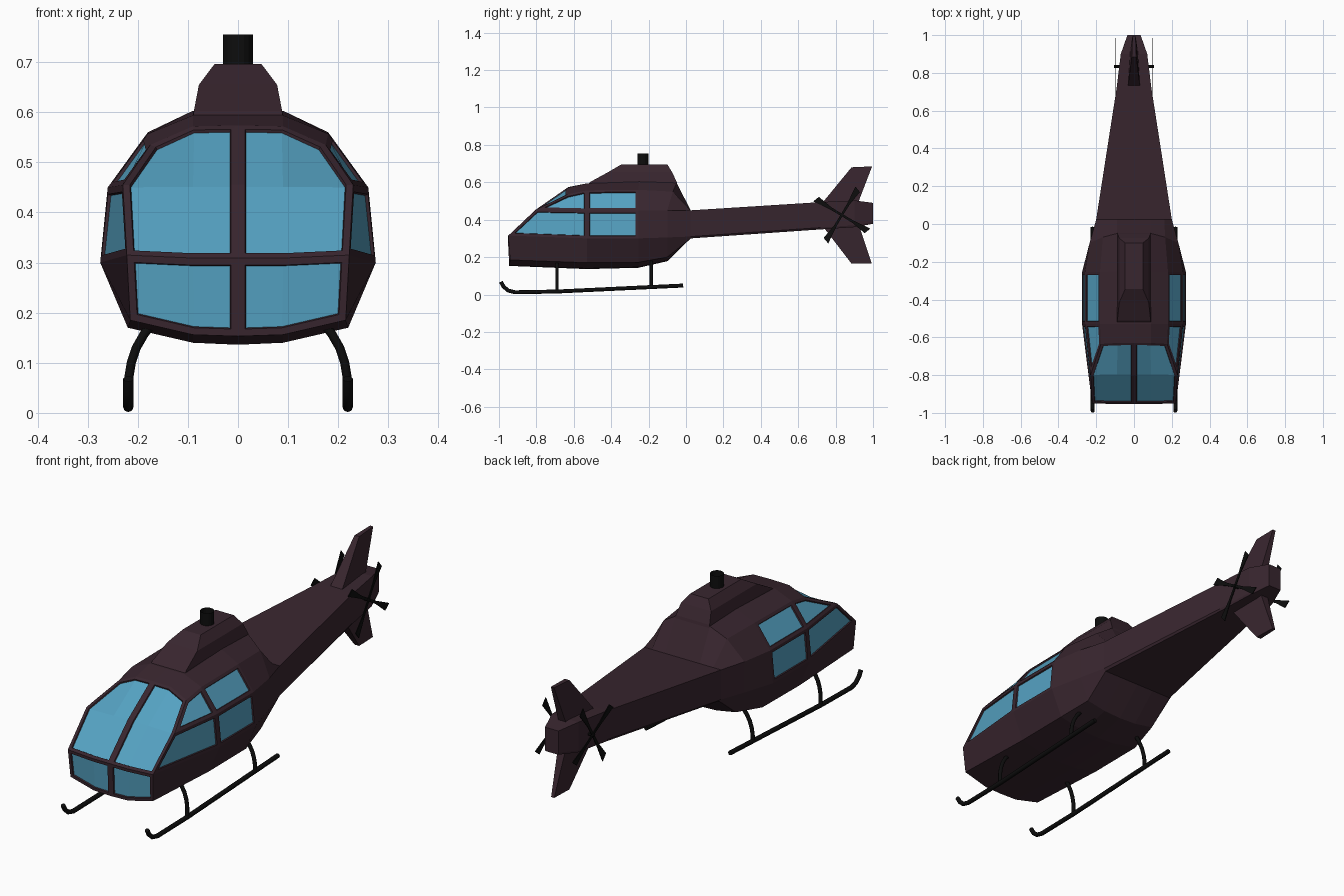
import bpy, bmesh, math
from mathutils import Matrix, Vector

if "Cube" in bpy.data.objects:
    bpy.data.objects.remove(bpy.data.objects["Cube"])


def material(name, rgb):
    m = bpy.data.materials.new(name)
    m.use_nodes = True
    m.diffuse_color = (*rgb, 1)
    bsdf = m.node_tree.nodes["Principled BSDF"]
    bsdf.inputs["Base Color"].default_value = (*rgb, 1)
    bsdf.inputs["Roughness"].default_value = 0.8
    return m


PLUM = material("dark plum paint", (0.04, 0.019, 0.028))
GLASS = material("blue glass", (0.09, 0.36, 0.54))
BLACK = material("black metal", (0.004, 0.004, 0.004))


def finish(name, bm, *mats):
    mesh = bpy.data.meshes.new(name)
    bm.to_mesh(mesh)
    bm.free()
    ob = bpy.data.objects.new(name, mesh)
    bpy.context.collection.objects.link(ob)
    for m in mats:
        mesh.materials.append(m)
    return ob


def mirror(ob):
    mod = ob.modifiers.new("mirror", 'MIRROR')
    mod.use_axis = (True, False, False)
    return ob


def stack(name, loops, mat):
    """Solid made from a stack of equal-length point loops, capped at both ends."""
    bm = bmesh.new()
    rows = [[bm.verts.new(p) for p in loop] for loop in loops]
    n = len(rows[0])
    for a, b in zip(rows, rows[1:]):
        for i in range(n):
            k = (i + 1) % n
            bm.faces.new((a[i], a[k], b[k], b[i]))
    bm.faces.new(rows[0][::-1])
    bm.faces.new(rows[-1])
    bmesh.ops.recalc_face_normals(bm, faces=bm.faces)
    return finish(name, bm, mat)


# Fuselage and tail boom: half rings from keel to roof centre
def cabin_ring(y, keel, belly, mid, upper, shoulder, roof):
    return [(0, y, keel), (0.09, y, keel + 0.004), (belly[0], y, belly[1]),
            (mid[0], y, mid[1]), (upper[0], y, upper[1]),
            shoulder, (0.09, *roof), (0, *roof)]


def boom_ring(y, w, z0, z1):
    rim = (0, 0.45, 0.95, 1)
    return ([(w * f, y, z0) for f in rim[:3]] + [(w, y, z0 + 0.01)]
            + [(w * f, y, z1) for f in (1, 0.8, 0.45, 0)])


nose = [(0, -0.945, 0.153), (0.09, -0.945, 0.156), (0.215, -0.94, 0.185),
        (0.222, -0.95, 0.315), (0.23, -0.80, 0.455), (0.175, -0.635, 0.535),
        (0.09, -0.63, 0.572), (0, -0.63, 0.574)]
rings = [
    nose,
    cabin_ring(-0.53, 0.136, (0.22, 0.17), (0.275, 0.30), (0.26, 0.45),
               (0.18, -0.53, 0.557), (-0.53, 0.594)),
    cabin_ring(-0.255, 0.143, (0.22, 0.172), (0.275, 0.30), (0.26, 0.45),
               (0.18, -0.255, 0.56), (-0.25, 0.603)),
    cabin_ring(-0.10, 0.178, (0.19, 0.20), (0.235, 0.305), (0.235, 0.45),
               (0.165, -0.07, 0.55), (-0.05, 0.597)),
    boom_ring(0.025, 0.2, 0.30, 0.45),
    boom_ring(0.72, 0.092, 0.348, 0.494),
    boom_ring(0.90, 0.07, 0.36, 0.503),
    boom_ring(1.0, 0.035, 0.378, 0.49),
]
bm = bmesh.new()
R = [[bm.verts.new(p) for p in ring] for ring in rings]
side = {}
for i in range(len(R) - 1):
    for j in range(7):
        side[i, j] = bm.faces.new((R[i][j], R[i + 1][j], R[i + 1][j + 1], R[i][j + 1]))
bm.faces.new(R[-1][::-1])

# Nose panel and windscreen
N = R[0]
sill = [bm.verts.new((x, -0.953, 0.309)) for x in (0, 0.09)]
bend = [bm.verts.new((x, -0.80, 0.456)) for x in (0, 0.09)]
rows = [N[:3], sill + [N[3]], bend + [N[4]], [N[7], N[6], N[5]]]
front = [[bm.faces.new((a[k], a[k + 1], b[k + 1], b[k])) for k in range(2)]
         for a, b in zip(rows, rows[1:])]

# Recessed panes: a flat frame, then a steep step down to the glass
panes = [front[0], front[1] + front[2],
         [side[0, 3]], [side[0, 4]], [side[1, 3]], [side[1, 4]]]
for pane in panes:
    bm.normal_update()
    for width, depth in ((0.014, 0), (0.002, -0.006)):
        bmesh.ops.inset_region(bm, faces=pane, thickness=width, depth=depth,
                               use_boundary=True, use_even_offset=True)
    for f in pane:
        f.material_index = 1
mirror(finish("fuselage", bm, PLUM, GLASS))


# Engine housing on the roof
def rect(w, y0, y1, z):
    return [(-w, y0, z), (w, y0, z), (w, y1, z), (-w, y1, z)]


stack("engine_housing", [rect(0.09, -0.53, -0.045, 0.585),
                         rect(0.088, -0.51, -0.05, 0.603),
                         rect(0.078, -0.415, -0.075, 0.655),
                         rect(0.047, -0.345, -0.10, 0.696)], PLUM)

# Rotor mast: open tube
bm = bmesh.new()
bmesh.ops.create_cone(bm, cap_ends=False, segments=16, radius1=0.03, radius2=0.03,
                      depth=0.07, matrix=Matrix.Translation((0, -0.23, 0.72)))
finish("rotor_mast", bm, BLACK)


# Tail fins, thick at the root and thin at the tip
def fin(name, root, tip):
    def loop(ends, w0, w1):
        (y0, z0), (y1, z1) = ends
        return [(-w0, y0, z0), (w0, y0, z0), (w1, y1, z1), (-w1, y1, z1)]
    stack(name, [loop(root, 0.032, 0.02), loop(tip, 0.012, 0.008)], PLUM)


fin("upper_tail_fin", ((0.725, 0.485), (0.92, 0.49)), ((0.885, 0.68), (0.995, 0.685)))
fin("lower_tail_fin", ((0.735, 0.36), (0.925, 0.37)), ((0.885, 0.165), (0.993, 0.165)))

# Tail rotors on both sides, joined by an axle
hub = Vector((0.097, 0.833, 0.425))
bm = bmesh.new()
for k in range(4):
    turn = Matrix.Translation(hub) @ Matrix.Rotation(math.radians(59 + 90 * k), 4, 'X')
    outline = [(0, -0.006), (0.07, -0.007), (0.155, -0.02), (0.168, 0.016), (0.07, 0.007), (0, 0.006)]
    verts = [[bm.verts.new(turn @ Vector((x, u, v))) for u, v in outline]
             for x in (-0.002, 0.002)]
    bm.faces.new(verts[0][::-1])
    bm.faces.new(verts[1])
    for i in range(len(outline)):
        n = (i + 1) % len(outline)
        bm.faces.new((verts[0][i], verts[0][n], verts[1][n], verts[1][i]))
mirror(finish("tail_rotors", bm, BLACK))

bm = bmesh.new()
bmesh.ops.create_cone(bm, cap_ends=True, segments=8, radius1=0.008, radius2=0.008, depth=0.21,
                      matrix=Matrix.Translation((0, hub.y, hub.z)) @ Matrix.Rotation(math.pi / 2, 4, 'Y'))
finish("tail_rotor_axle", bm, BLACK)


# Landing skids and struts
def tube(name, points, radius):
    cu = bpy.data.curves.new(name, 'CURVE')
    cu.dimensions = '3D'
    cu.bevel_depth = radius
    cu.bevel_resolution = 2
    cu.use_fill_caps = True
    sp = cu.splines.new('POLY')
    sp.points.add(len(points) - 1)
    for p, co in zip(sp.points, points):
        p.co = (*co, 1)
    cu.materials.append(BLACK)
    ob = bpy.data.objects.new(name, cu)
    bpy.context.collection.objects.link(ob)


for label, s in (("left", 1), ("right", -1)):
    path = [(-0.99, 0.068), (-0.975, 0.042), (-0.95, 0.021), (-0.915, 0.012),
            (-0.69, 0.016), (-0.015, 0.048)]
    tube(label + "_skid", [(s * 0.219, y, z) for y, z in path], 0.0105)
    for end, y, foot in (("front", -0.69, 0.018), ("rear", -0.185, 0.04)):
        bow = [(0.165, 0.185), (0.187, 0.158), (0.203, 0.13), (0.213, 0.1), (0.218, 0.07), (0.219, foot)]
        tube(f"{label}_{end}_strut", [(s * x, y, z) for x, z in bow], 0.009)
